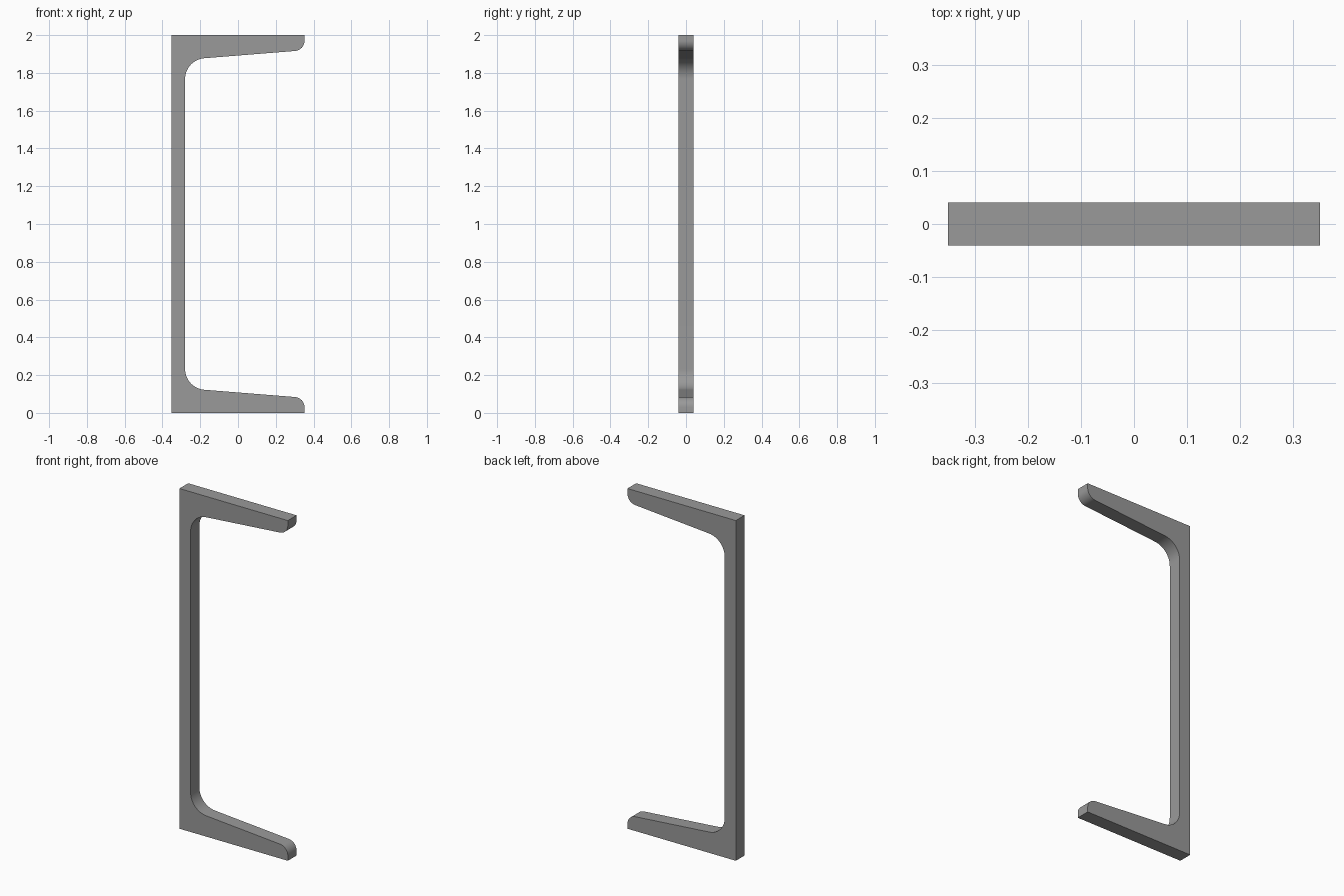
import bpy, bmesh, math
from mathutils import Vector

if "Cube" in bpy.data.objects:
    bpy.data.objects.remove(bpy.data.objects["Cube"])

W, H, D = 0.3525, 2.0, 0.0405   # half width, height, half depth


def fillet(prev, corner, nxt, r, n):
    """Arc points rounding a corner between two neighbours."""
    c = Vector(corner)
    a = (Vector(prev) - c).normalized()
    b = (Vector(nxt) - c).normalized()
    half = a.angle(b) / 2
    mid = c + (a + b).normalized() * (r / math.sin(half))
    t = r / math.tan(half)
    va, vb = c + a * t - mid, c + b * t - mid
    total = va.angle(vb)
    pts = []
    for i in range(n + 1):
        f = i / n
        pts.append(mid + (va * math.sin((1 - f) * total) + vb * math.sin(f * total)) / math.sin(total))
    return pts


# Lower half of the channel profile: web, tapered flange, rounded toe and root
toe_base, toe, root, web_mid = (W, 0), (W, 0.080), (-0.28, 0.1305), (-0.28, H / 2)
lower = [Vector((-W, 0)), Vector(toe_base)]
lower += fillet(toe_base, toe, root, 0.055, 14)
lower += fillet(toe, root, web_mid, 0.11, 16)
profile = lower + [Vector((p.x, H - p.y)) for p in reversed(lower)]

# Extrude the profile through the depth
bm = bmesh.new()
face = bm.faces.new([bm.verts.new((p.x, -D, p.y)) for p in profile])
ext = bmesh.ops.extrude_face_region(bm, geom=[face], use_keep_orig=True)
verts = [g for g in ext["geom"] if isinstance(g, bmesh.types.BMVert)]
bmesh.ops.translate(bm, verts=verts, vec=(0, 2 * D, 0))
bmesh.ops.recalc_face_normals(bm, faces=bm.faces)
mesh = bpy.data.meshes.new("channel_section")
bm.to_mesh(mesh)
bm.free()

channel = bpy.data.objects.new("channel_section", mesh)
bpy.context.collection.objects.link(channel)

steel = bpy.data.materials.new("steel grey")
steel.diffuse_color = (0.32, 0.32, 0.32, 1)
steel.use_nodes = True
steel.node_tree.nodes["Principled BSDF"].inputs["Base Color"].default_value = steel.diffuse_color
mesh.materials.append(steel)

# Smooth the rounded corners, keep the edges sharp
bpy.context.view_layer.objects.active = channel
channel.select_set(True)
bpy.ops.object.shade_smooth_by_angle(angle=math.radians(30))
